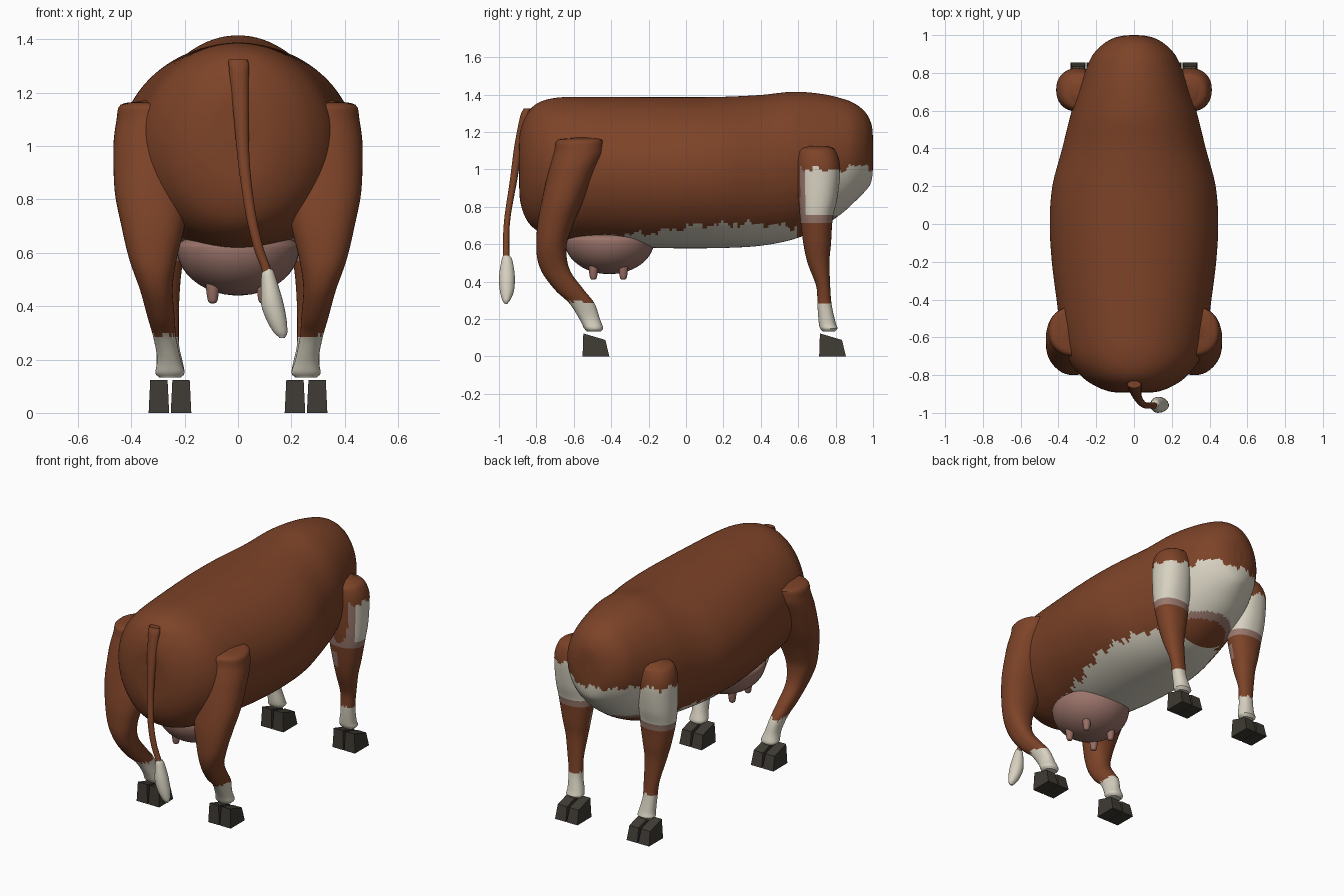
import bpy, bmesh, math

if "Cube" in bpy.data.objects:
    bpy.data.objects.remove(bpy.data.objects["Cube"])


def material(name, rgb):
    m = bpy.data.materials.new(name)
    m.diffuse_color = (*rgb, 1)
    m.use_nodes = True
    m.node_tree.nodes["Principled BSDF"].inputs["Base Color"].default_value = m.diffuse_color
    return m


BROWN = material("brown coat", (0.205, 0.056, 0.021))
WHITE = material("cream white", (0.68, 0.64, 0.53))
BORDER = material("patch border", (0.32, 0.19, 0.155))
UDDER = material("udder pink", (0.33, 0.175, 0.145))
TEAT = material("teat pink", (0.31, 0.155, 0.125))
HOOF = material("dark hoof", (0.05, 0.043, 0.034))


def finish(name, bm, mats, rule=None, angle=40):
    bmesh.ops.recalc_face_normals(bm, faces=bm.faces[:])
    if rule:
        for f in bm.faces:
            f.material_index = rule(f.calc_center_median())
    me = bpy.data.meshes.new(name)
    bm.to_mesh(me)
    bm.free()
    for m in mats:
        me.materials.append(m)
    ob = bpy.data.objects.new(name, me)
    bpy.context.collection.objects.link(ob)
    bpy.ops.object.select_all(action='DESELECT')
    ob.select_set(True)
    bpy.context.view_layer.objects.active = ob
    bpy.ops.object.shade_smooth_by_angle(angle=math.radians(angle))
    return ob


def resample(rows, step):
    """Smooth interpolation through the rows without overshoot."""
    def tangent(i, k):
        if i == 0 or i == len(rows) - 1:
            return 0 if k else (rows[1][0] - rows[0][0] if i == 0 else rows[-1][0] - rows[-2][0])
        a, b = rows[i][k] - rows[i - 1][k], rows[i + 1][k] - rows[i][k]
        if a * b <= 0:
            return 0
        return math.copysign(min(abs(a + b) / 2, 3 * abs(a), 3 * abs(b)), a)
    out = []
    for i in range(len(rows) - 1):
        p, q = rows[i], rows[i + 1]
        n = max(3, math.ceil(max(abs(u - v) for u, v in zip(p, q)) / step))
        for j in range(n):
            t = j / n
            out.append([(2*t**3 - 3*t*t + 1) * p[k] + (t**3 - 2*t*t + t) * tangent(i, k)
                        + (3*t*t - 2*t**3) * q[k] + (t**3 - t*t) * tangent(i + 1, k)
                        for k in range(5)])
    out.append(list(rows[-1]))
    return out


def loft(name, rows, mats, rule=None, axis='z', sides=48, step=0.015, side=1, power=1.0):
    """Rows are (position on axis, low, high, x low, x high) of oval sections."""
    bm = bmesh.new()
    rings = []
    for t, a0, a1, x0, x1 in resample(rows, step):
        ring = []
        for k in range(sides):
            w = 2 * math.pi * k / sides
            c, s = math.cos(w), math.sin(w)
            x = (x0 + x1) / 2 + (x1 - x0) / 2 * math.copysign(abs(c) ** power, c)
            a = (a0 + a1) / 2 + (a1 - a0) / 2 * math.copysign(abs(s) ** power, s)
            ring.append(bm.verts.new((side * x, a, t) if axis == 'z' else (side * x, t, a)))
        rings.append(ring)
    for r, q in zip(rings, rings[1:]):
        for k in range(sides):
            n = (k + 1) % sides
            bm.faces.new((r[k], r[n], q[n], q[k]))
    bm.faces.new(rings[0])
    bm.faces.new(rings[-1])
    return finish(name, bm, mats, rule)


def jag(u):
    return 0.012 * math.sin(41 * u) + 0.009 * math.sin(97 * u + 1) + 0.006 * math.sin(173 * u)


def chest_patch(c):
    """White band over chest and shoulders with a pinkish lower and rear border."""
    if c.y > 0.61 and 0.72 < c.z < 1.0 + jag(c.x + c.y):
        return 2 if c.z < 0.752 or c.y < 0.64 else 1
    return 0


def body_rule(c):
    if -0.55 < c.y < 0.6 and c.z < 0.675 + 0.035 * math.sin(4 * (c.y + 0.1)) + jag(c.y):
        return 1
    return chest_patch(c)


def front_rule(c):
    if c.z < 0.285 + 0.4 * jag(c.x + c.y):
        return 1
    if 0.57 < c.z < 0.67 and abs(c.x) < 0.27 and c.y < 0.7:
        return 2
    return chest_patch(c)


def rear_rule(c):
    return 1 if c.z < 0.29 + 0.5 * jag(c.x + c.y) else 0


COAT = [BROWN, WHITE, BORDER]

# Barrel body
body = [(y, z0, z1, -w, w) for y, z0, z1, w in (
    (-0.893, 1.00, 1.08, 0.04), (-0.89, 0.86, 1.18, 0.11), (-0.86, 0.745, 1.28, 0.20),
    (-0.80, 0.675, 1.35, 0.285), (-0.70, 0.63, 1.382, 0.355), (-0.55, 0.608, 1.388, 0.39),
    (-0.40, 0.597, 1.388, 0.41), (-0.20, 0.582, 1.386, 0.435), (0.0, 0.578, 1.386, 0.446),
    (0.20, 0.58, 1.388, 0.432), (0.40, 0.592, 1.398, 0.38), (0.58, 0.628, 1.415, 0.335),
    (0.72, 0.69, 1.404, 0.29), (0.83, 0.762, 1.38, 0.25), (0.90, 0.825, 1.353, 0.215),
    (0.955, 0.88, 1.31, 0.16), (0.985, 0.92, 1.26, 0.105), (0.997, 0.97, 1.21, 0.055),
    (1.0, 1.05, 1.12, 0.02))]
loft("body", body, COAT, body_rule, axis='y', sides=128, step=0.013)

rear_leg = [
    (1.17, -0.61, -0.50, 0.22, 0.36), (1.155, -0.69, -0.435, 0.18, 0.44),
    (1.10, -0.705, -0.435, 0.16, 0.455), (0.99, -0.735, -0.48, 0.16, 0.467),
    (0.84, -0.77, -0.545, 0.18, 0.463), (0.70, -0.795, -0.605, 0.20, 0.437),
    (0.574, -0.80, -0.64, 0.23, 0.407), (0.46, -0.775, -0.62, 0.245, 0.367),
    (0.355, -0.70, -0.545, 0.237, 0.338), (0.285, -0.625, -0.49, 0.232, 0.318),
    (0.20, -0.57, -0.46, 0.215, 0.303), (0.15, -0.545, -0.443, 0.20, 0.31),
    (0.132, -0.53, -0.455, 0.215, 0.295)]
front_leg = [
    (1.125, 0.65, 0.76, 0.20, 0.33), (1.10, 0.605, 0.80, 0.18, 0.385),
    (1.0, 0.595, 0.825, 0.18, 0.412), (0.85, 0.60, 0.81, 0.18, 0.41),
    (0.74, 0.61, 0.785, 0.18, 0.40), (0.60, 0.628, 0.775, 0.20, 0.372),
    (0.50, 0.65, 0.767, 0.215, 0.347), (0.354, 0.70, 0.772, 0.222, 0.318),
    (0.27, 0.703, 0.78, 0.222, 0.308), (0.18, 0.71, 0.80, 0.205, 0.305),
    (0.15, 0.717, 0.81, 0.20, 0.31), (0.132, 0.73, 0.795, 0.215, 0.295)]


def claw(name, x0, x1, y, side):
    """One half of a cloven hoof: a wedge with a sloping top."""
    bm = bmesh.new()
    profile = ((0, 0), (0.143, 0), (0.122, 0.088), (0.004, 0.123))
    ends = []
    for x, inset in ((x0, 0.006), (x1, -0.006)):
        ends.append([bm.verts.new((side * (x + (inset if z else 0)), y + dy, z))
                     for dy, z in profile])
    bm.faces.new(ends[0])
    bm.faces.new(ends[1])
    for k in range(4):
        n = (k + 1) % 4
        bm.faces.new((ends[0][k], ends[0][n], ends[1][n], ends[1][k]))
    finish(name, bm, [HOOF], angle=20)


# Legs and cloven hooves, mirrored
for side, label in ((1, "right"), (-1, "left")):
    loft(f"rear_leg_{label}", rear_leg, COAT, rear_rule, side=side, power=0.9)
    loft(f"front_leg_{label}", front_leg, COAT, front_rule, side=side, power=0.9)
    for part, y in (("rear", -0.553), ("front", 0.712)):
        claw(f"{part}_hoof_inner_{label}", 0.175, 0.252, y, side)
        claw(f"{part}_hoof_outer_{label}", 0.258, 0.335, y, side)

# Udder: deep lower half, shallow upper half
bm = bmesh.new()
bmesh.ops.create_uvsphere(bm, u_segments=48, v_segments=28, radius=1)
for v in bm.verts:
    v.co = (v.co.x * 0.23, -0.41 + v.co.y * 0.24, 0.62 + v.co.z * (0.18 if v.co.z < 0 else 0.06))
finish("udder", bm, [UDDER])

# Four teats
for x in (-0.095, 0.095):
    for y in (-0.495, -0.335):
        rows = [(z, y - r, y + r, x - r, x + r) for z, r in
                ((0.52, 0.026), (0.47, 0.025), (0.43, 0.02), (0.415, 0.015), (0.41, 0.006))]
        loft("teat", rows, [TEAT], sides=20)

# Tail and its tuft
tail = [
    (1.325, -0.868, -0.83, -0.036, 0.036), (1.29, -0.885, -0.83, -0.034, 0.041),
    (1.13, -0.917, -0.87, -0.018, 0.04), (0.94, -0.942, -0.903, 0.0, 0.044),
    (0.75, -0.97, -0.937, 0.028, 0.066), (0.62, -0.978, -0.945, 0.058, 0.095),
    (0.51, -0.978, -0.945, 0.092, 0.127)]
loft("tail", tail, [BROWN], sides=24)
tuft = [
    (0.54, -0.976, -0.948, 0.098, 0.128), (0.52, -0.985, -0.93, 0.088, 0.138),
    (0.42, -1.0, -0.915, 0.086, 0.168), (0.35, -0.995, -0.92, 0.106, 0.182),
    (0.30, -0.982, -0.94, 0.135, 0.185), (0.28, -0.97, -0.955, 0.155, 0.175)]
loft("tail_tuft", tuft, [WHITE], sides=24)
